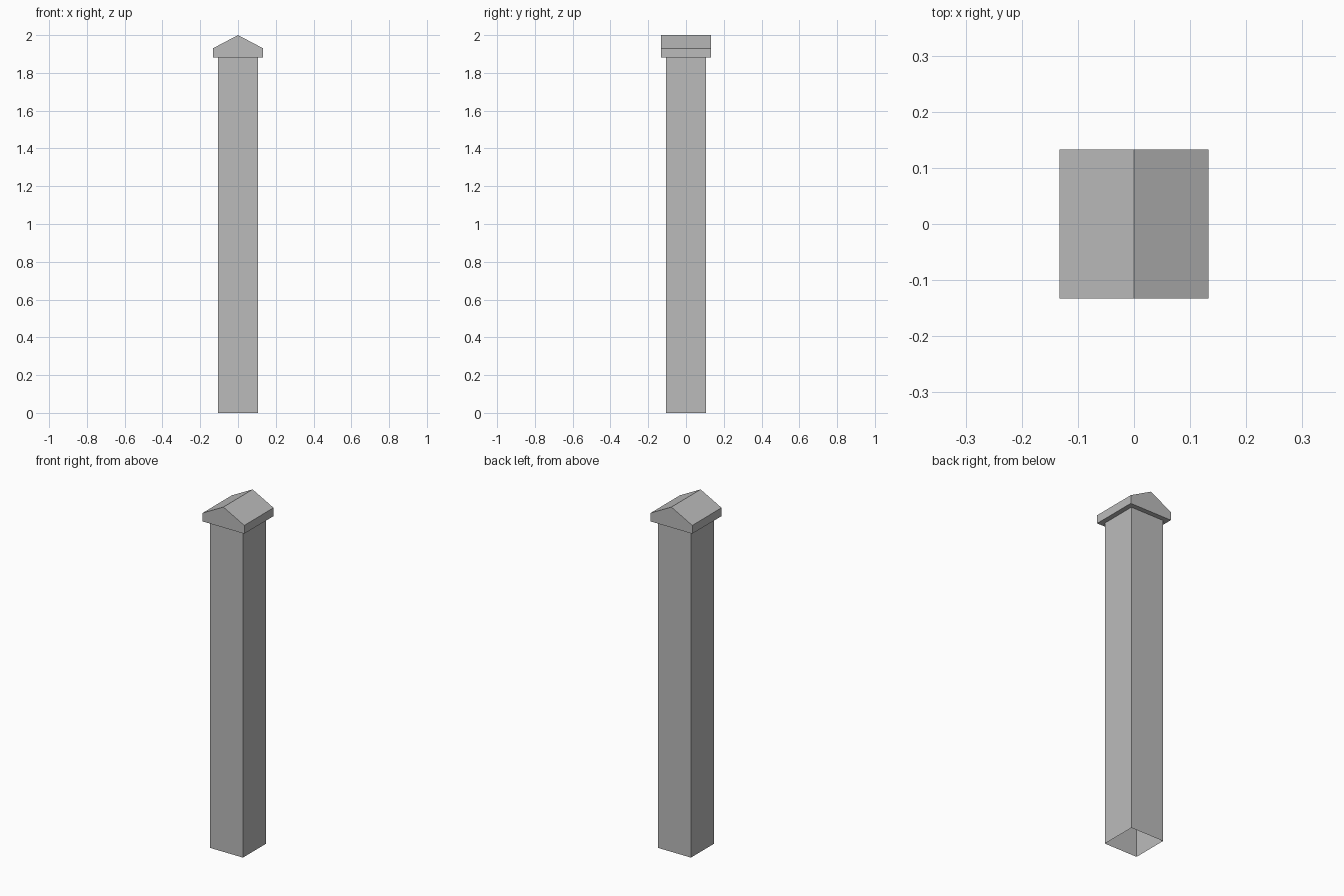
import bpy
import bmesh

cube = bpy.data.objects.get("Cube")
if cube:
    bpy.data.objects.remove(cube, do_unlink=True)

POST_HALF, POST_TOP = 0.105, 1.882
CAP_HALF, EAVE_Z, RIDGE_Z = 0.133, 1.93, 2.0

# One plain stone colour
stone = bpy.data.materials.new("grey_stone")
stone.use_nodes = True
colour = (0.5, 0.5, 0.5, 1)
stone.diffuse_color = colour
stone.node_tree.nodes["Principled BSDF"].inputs["Base Color"].default_value = colour


def extrude_profile(name, points, direction, open_ends=False):
    """Extrude a flat outline into a solid, or a tube with open ends."""
    bm = bmesh.new()
    base = bm.faces.new([bm.verts.new(p) for p in points])
    result = bmesh.ops.extrude_face_region(bm, geom=[base], use_keep_orig=True)
    moved = [g for g in result["geom"] if isinstance(g, bmesh.types.BMVert)]
    bmesh.ops.translate(bm, verts=moved, vec=direction)
    bmesh.ops.recalc_face_normals(bm, faces=bm.faces)
    if open_ends:
        ends = [f for f in bm.faces if abs(f.normal.z) > 0.9]
        bmesh.ops.delete(bm, geom=ends, context='FACES_ONLY')
    mesh = bpy.data.meshes.new(name)
    bm.to_mesh(mesh)
    bm.free()
    mesh.materials.append(stone)
    obj = bpy.data.objects.new(name, mesh)
    bpy.context.collection.objects.link(obj)
    return obj


# Square hollow shaft, open at the foot
h = POST_HALF
extrude_profile("post_shaft", [(-h, -h, 0), (h, -h, 0), (h, h, 0), (-h, h, 0)],
                (0, 0, POST_TOP), open_ends=True)

# Gabled cap with the ridge running front to back
c = CAP_HALF
gable = [(-c, POST_TOP), (c, POST_TOP), (c, EAVE_Z), (0, RIDGE_Z), (-c, EAVE_Z)]
extrude_profile("gabled_cap", [(x, -c, z) for x, z in gable], (0, 2 * c, 0))
